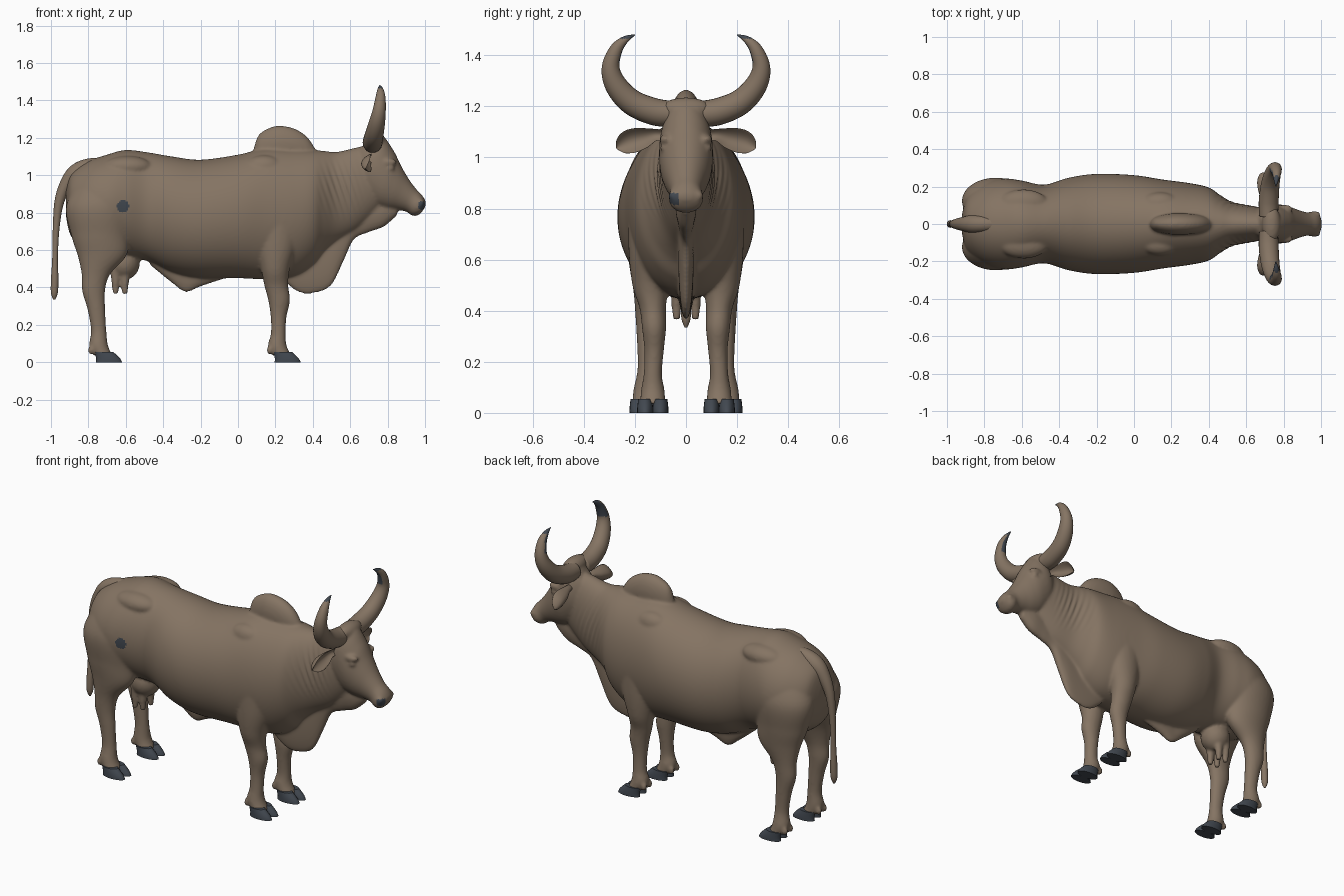
import bpy, bmesh, math
from mathutils import Vector as V

if "Cube" in bpy.data.objects:
    bpy.data.objects.remove(bpy.data.objects["Cube"])

def material(name, rgb):
    m = bpy.data.materials.new(name)
    m.diffuse_color = (*rgb, 1)
    m.use_nodes = True
    m.node_tree.nodes["Principled BSDF"].inputs["Base Color"].default_value = m.diffuse_color
    return m

HIDE = material("brown_hide", (0.235, 0.175, 0.125))
DARK = material("dark_slate", (0.055, 0.066, 0.082))

def smooth_rows(rows, n=5):
    """Catmull-Rom interpolation of equal-length number rows."""
    out = []
    for i in range(len(rows) - 1):
        a, b, c, d = (rows[max(0, min(len(rows) - 1, i + k))] for k in (-1, 0, 1, 2))
        for s in range(n):
            t = s / n
            out.append([0.5 * (2*q + (r - p)*t + (2*p - 5*q + 4*r - w)*t*t + (3*q - p - 3*r + w)*t**3)
                        for p, q, r, w in zip(a, b, c, d)])
    return out + [list(rows[-1])]

def loft(bm, rings, seg=28, bend=0):
    """Skin elliptical rings given as (centre, half axis u, half axis v)."""
    loops = []
    for c, u, v in rings:
        loop = []
        for k in range(seg):
            a = 2 * math.pi * k / seg
            p = c + u * math.cos(a) + v * math.sin(a)
            p.x += bend * v.length * math.sin(a) ** 2
            loop.append(bm.verts.new(p))
        loops.append(loop)
    for p, q in zip(loops, loops[1:]):
        for k in range(seg):
            j = (k + 1) % seg
            bm.faces.new((p[k], p[j], q[j], q[k]))
    bm.faces.new(loops[0])
    bm.faces.new(loops[-1])

def slices(bm, rows):
    """Rows: top x, top z, bottom x, bottom z, half width."""
    loft(bm, [(V(((a + c)/2, 0, (b + d)/2)), V(((a - c)/2, 0, (b - d)/2)), V((0, max(w, .005), 0)))
              for a, b, c, d, w in smooth_rows(rows, 8)], 96)

def column(bm, rows, n=7, seg=36):
    """Rows: x, y, z, radius x, radius y."""
    loft(bm, [(V(r[:3]), V((r[3], 0, 0)), V((0, r[4], 0))) for r in smooth_rows(rows, n)], seg)

def tube(bm, rows, axis, flat=1, bend=0, seg=24):
    """Rows: x, y, z, radius; the axis is perpendicular to the path plane."""
    pts = smooth_rows(rows, 8)
    rings = []
    for i, p in enumerate(pts):
        t = V(pts[min(i + 1, len(pts) - 1)][:3]) - V(pts[max(i - 1, 0)][:3])
        r = max(p[3], .002)
        rings.append((V(p[:3]), axis * r * flat, t.cross(axis).normalized() * r))
    loft(bm, rings, seg, bend)

def ball(bm, c, r):
    vs = bmesh.ops.create_uvsphere(bm, u_segments=24, v_segments=16, radius=1)["verts"]
    for v in vs:
        v.co = V([c[i] + v.co[i] * r[i] for i in range(3)])

def finish(bm, name, *mats):
    bmesh.ops.recalc_face_normals(bm, faces=bm.faces)
    me = bpy.data.meshes.new(name)
    bm.to_mesh(me)
    bm.free()
    for m in mats:
        me.materials.append(m)
    o = bpy.data.objects.new(name, me)
    bpy.context.collection.objects.link(o)
    me.shade_smooth()
    return o

X, Y = V((1, 0, 0)), V((0, 1, 0))
SIDES = (1, -1)
bm = bmesh.new()

# Torso and neck: x, bottom, top, half width
torso = [(-.92, .78, .92, .05), (-.89, .67, 1.01, .15), (-.8, .6, 1.075, .218), (-.7, .57, 1.11, .243),
         (-.6, .56, 1.135, .232), (-.48, .54, 1.122, .21), (-.35, .48, 1.1, .247), (-.2, .45, 1.083, .268),
         (0, .45, 1.11, .261), (.15, .445, 1.145, .238), (.3, .46, 1.14, .218), (.4, .52, 1.135, .195),
         (.46, .59, 1.13, .155), (.53, .645, 1.125, .115), (.64, .71, 1.15, .095), (.74, .8, 1.17, .08)]
slices(bm, [(x, t, x, b, w) for x, b, t, w in torso])

# Dewlap and navel fold
dewlap = [(.25, .43, .6, .03), (.33, .372, .7, .03), (.42, .372, .75, .03), (.5, .412, .8, .03),
          (.56, .53, .85, .03), (.62, .655, .9, .035), (.7, .695, .92, .04), (.78, .725, .9, .04), (.85, .785, .86, .025)]
navel = [(-.47, .52, .6, .03), (-.36, .43, .6, .035), (-.28, .376, .6, .03), (-.2, .405, .6, .035), (-.08, .445, .6, .03)]
for rows in (dewlap, navel):
    slices(bm, [(x, t, x, b, w) for x, b, t, w in rows])

# Hump
hump = [(.085, 1.08, 1.15, .015), (.11, 1.05, 1.215, .035), (.16, 1.05, 1.25, .05), (.22, 1.05, 1.265, .058),
        (.3, 1.05, 1.25, .055), (.37, 1.05, 1.205, .042), (.42, 1.06, 1.13, .02)]
slices(bm, [(x, t, x, b, w) for x, b, t, w in hump])

# Head: top point, bottom point, half width
slices(bm, [(.68, 1.18, .62, 1.0, .06), (.765, 1.215, .66, .9, .1), (.83, 1.135, .73, .84, .104),
            (.87, 1.055, .79, .82, .092), (.91, .985, .85, .815, .074), (.95, .93, .9, .805, .062),
            (.985, .893, .93, .785, .067), (1.003, .86, .96, .785, .055), (1.003, .835, .985, .805, .02)])
ball(bm, (.735, 0, 1.19), (.05, .1, .045))

# Udder
ball(bm, (-.61, 0, .53), (.085, .085, .09))

front = [(.2, .11, 1.0, .09, .06), (.2, .13, .85, .145, .09), (.205, .14, .65, .115, .085), (.2, .14, .5, .077, .07),
         (.205, .13, .41, .064, .052), (.22, .125, .33, .058, .047), (.217, .125, .24, .042, .038),
         (.215, .13, .15, .04, .036), (.21, .13, .09, .05, .046), (.235, .13, .035, .05, .05)]
rear = [(-.7, .1, 1.0, .13, .08), (-.735, .12, .84, .183, .125), (-.735, .135, .68, .157, .1), (-.727, .148, .57, .13, .073),
        (-.76, .155, .47, .076, .05), (-.772, .155, .38, .061, .043), (-.757, .155, .28, .047, .037),
        (-.745, .155, .17, .041, .035), (-.745, .16, .09, .05, .046), (-.72, .16, .035, .05, .05)]
for s in SIDES:
    # Legs with dewclaws
    for leg in (front, rear):
        column(bm, [(x, y * s, z, a, b) for x, y, z, a, b in leg])
        x, y = leg[-2][0], leg[-2][1]
        for d in (-.025, .025):
            ball(bm, (x - .04, s * y + d, .065), (.018, .016, .025))
    # Teats
    for x in (-.655, -.605):
        column(bm, [(x, .035 * s, .5, .03, .026), (x, .037 * s, .42, .021, .02), (x, .037 * s, .365, .014, .014)])
    # Brows, eyes, nostril rims, hip bones, shoulder blades
    ball(bm, (.805, .08 * s, 1.07), (.045, .024, .02))
    ball(bm, (.815, .085 * s, 1.038), (.022, .018, .013))
    ball(bm, (.975, .045 * s, .85), (.022, .024, .022))
    ball(bm, (-.59, .11 * s, 1.045), (.13, .075, .058))
    ball(bm, (.14, .11 * s, 1.045), (.1, .06, .062))

# Fuse the flesh into one skin
body = finish(bm, "body", HIDE)
rm = body.modifiers.new("fuse", "REMESH")
rm.mode, rm.voxel_size = "VOXEL", .008
sm = body.modifiers.new("soften", "SMOOTH")
sm.factor, sm.iterations = .5, 8
dg = bpy.context.evaluated_depsgraph_get()
skin = bpy.data.meshes.new_from_object(body.evaluated_get(dg))
body.modifiers.clear()
body.data = skin
skin.materials.clear()
skin.materials.append(HIDE)
skin.materials.append(DARK)
# Neck wrinkles
moves = []
for v in skin.vertices:
    x, y, z = v.co
    fade = max(0, 1 - abs(x - .55) / .13) * max(0, 1 - abs(z - .93) / .17)
    if abs(y) > .04 and fade > 0:
        moves.append((v, v.normal * (.004 * fade * math.sin((x + .35 * z) * 190))))
for v, d in moves:
    v.co += d
# Dark flank patch and nostril, both on the near side only
for p in skin.polygons:
    x, y, z = p.center
    patch = y < -.1 and math.hypot(x + .615, z - .835) < .032
    nose = y < -.03 and math.hypot(x - .985, z - .838) < .024
    p.material_index = int(patch or nose)
skin.shade_smooth()

# Tail
bm = bmesh.new()
tube(bm, [(-.68, 0, 1.05, .03), (-.78, 0, 1.05, .042), (-.86, 0, 1.015, .048), (-.915, 0, .955, .037),
          (-.955, 0, .86, .026), (-.972, 0, .72, .018), (-.978, 0, .56, .015), (-.98, 0, .44, .02),
          (-.982, 0, .37, .018), (-.982, 0, .335, .005)], Y)
finish(bm, "tail", HIDE)

for s in SIDES:
    tag = "left" if s > 0 else "right"
    # Horns, dark on the inner and back side of the tips
    bm = bmesh.new()
    tube(bm, [(x, y * s, z, r) for x, y, z, r in (
        (.72, .04, 1.17, .05), (.72, .12, 1.178, .053), (.728, .21, 1.215, .05), (.742, .272, 1.28, .044),
        (.755, .295, 1.35, .035), (.762, .275, 1.42, .026), (.761, .24, 1.46, .015), (.758, .2, 1.48, .002))], X)
    horn = finish(bm, tag + "_horn", HIDE, DARK)
    for p in horn.data.polygons:
        z, n = p.center.z, p.normal
        p.material_index = int(z > 1.465 or (z > 1.37 and n.y * s < .25 and n.x < .5))

    # Cupped ears
    bm = bmesh.new()
    tube(bm, [(x, y * s, z, r) for x, y, z, r in (
        (.70, .075, 1.085, .02), (.69, .12, 1.088, .024), (.675, .17, 1.075, .042), (.668, .22, 1.062, .047),
        (.672, .255, 1.045, .032), (.68, .272, 1.035, .004))], X, flat=.2, bend=.9)
    finish(bm, tag + "_ear", HIDE)

    # Cloven hooves
    for name, leg in (("front", front), ("rear", rear)):
        bm = bmesh.new()
        lx, ly = leg[-1][0], leg[-1][1] * s
        for d in (-.03, .03):
            column(bm, [(lx + .03, ly + d, 0, .07, .031), (lx + .026, ly + d, .02, .064, .031),
                        (lx + .004, ly + d, .055, .05, .027)], 2, 20)
        hoof = finish(bm, f"{name}_{tag}_hoof", DARK)
        bpy.context.view_layer.objects.active = hoof
        hoof.select_set(True)
        bpy.ops.object.shade_smooth_by_angle(angle=math.radians(40))
        hoof.select_set(False)
